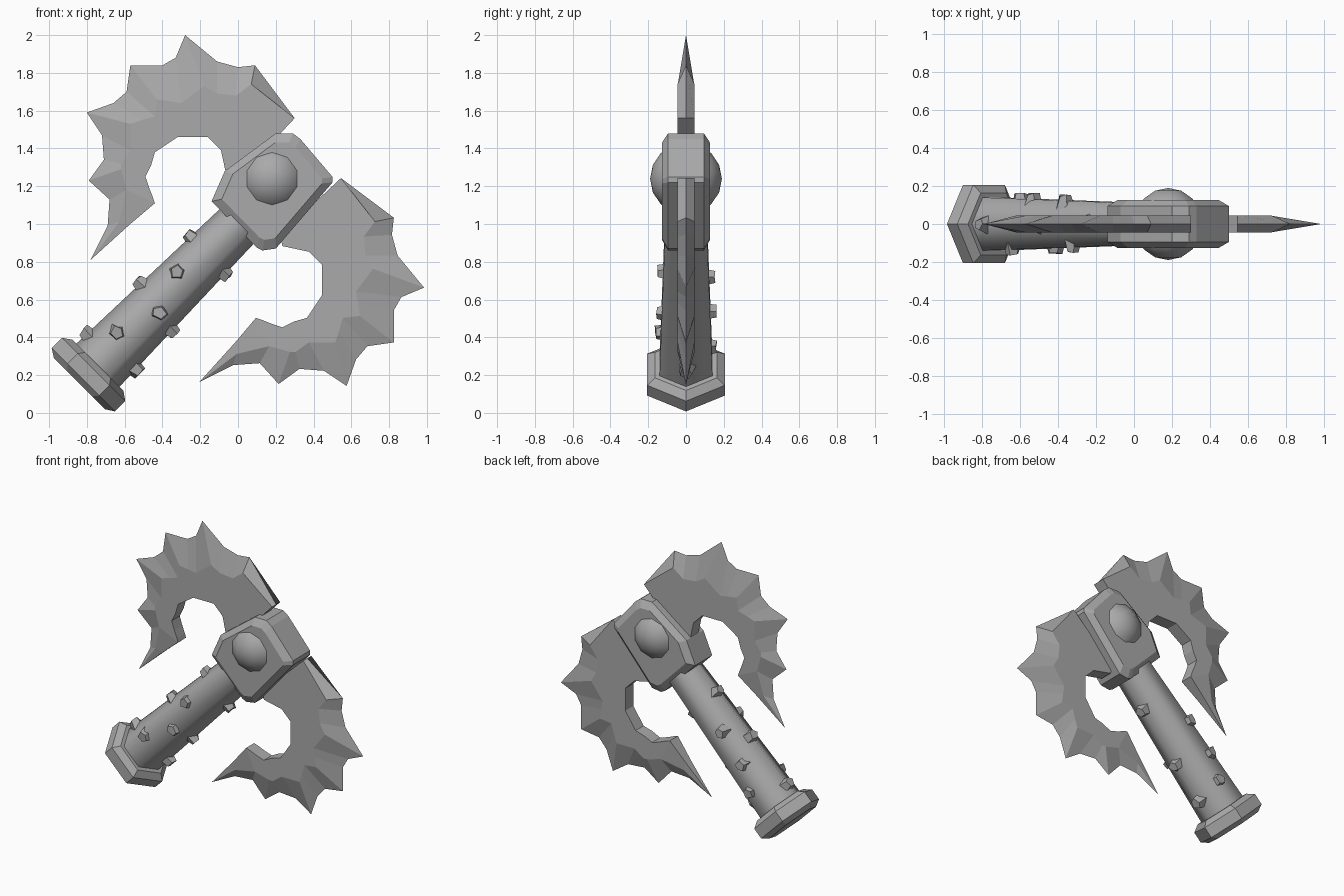
import bpy, bmesh, math, random
from mathutils import Matrix, Vector

random.seed(4)
cube = bpy.data.objects.get("Cube")
if cube:
    bpy.data.objects.remove(cube, do_unlink=True)

stone = bpy.data.materials.new("stone_grey")
stone.use_nodes = True
GREY = (0.4, 0.4, 0.4, 1)
stone.diffuse_color = GREY
stone.node_tree.nodes["Principled BSDF"].inputs["Base Color"].default_value = GREY

# Tilted frame: local z runs up the handle, local x across it
TILT = Matrix.Rotation(math.radians(45), 4, 'Y') @ Matrix.Translation((-0.703, 0, 0))


def finish(name, bm, matrix=None, angle=None):
    if matrix:
        bm.transform(matrix)
    bmesh.ops.recalc_face_normals(bm, faces=bm.faces)
    mesh = bpy.data.meshes.new(name)
    bm.to_mesh(mesh)
    bm.free()
    mesh.materials.append(stone)
    ob = bpy.data.objects.new(name, mesh)
    bpy.context.scene.collection.objects.link(ob)
    if angle:
        bpy.ops.object.select_all(action='DESELECT')
        ob.select_set(True)
        bpy.context.view_layer.objects.active = ob
        bpy.ops.object.shade_smooth_by_angle(angle=math.radians(angle))
    return ob


def loft(bm, rings):
    """Skin closed rings of points and cap both ends."""
    loops = [[bm.verts.new(p) for p in ring] for ring in rings]
    for low, high in zip(loops, loops[1:]):
        n = len(low)
        for i in range(n):
            j = (i + 1) % n
            bm.faces.new((low[i], low[j], high[j], high[i]))
    bm.faces.new(loops[0])
    bm.faces.new(loops[-1])


def hex_rod(name, profile, angle=None):
    bm = bmesh.new()
    loft(bm, [[(r * math.cos(k * math.pi / 3), r * math.sin(k * math.pi / 3), h)
               for k in range(6)] for h, r in profile])
    return finish(name, bm, TILT, angle)


# Pommel and handle
hex_rod("pommel", [(-0.485, 0.19), (-0.455, 0.237), (-0.378, 0.237), (-0.345, 0.19)])
hex_rod("handle", [(-0.36, 0.162), (0.8, 0.125)], 65)

# Head block: outline with a chamfered rim on front and back
outline = [(-0.14, 1.12), (-0.07, 1.28), (0.2, 1.48), (0.29, 1.48), (0.33, 1.45),
           (0.5, 1.25), (0.5, 1.22), (0.2, 0.87), (0.13, 0.86), (0.1, 0.875)]
centre = Vector((0.18, 1.19))
bm = bmesh.new()
rings = []
for y, s in ((-0.127, 0.83), (-0.095, 1), (0.095, 1), (0.127, 0.83)):
    ring = [centre + (Vector(p) - centre) * s for p in outline]
    rings.append([(p.x, y, p.y) for p in ring])
loft(bm, rings)
finish("head_block", bm)

# Round gem passing through the head
bm = bmesh.new()
bmesh.ops.create_uvsphere(bm, u_segments=10, v_segments=8, radius=0.19)
finish("head_gem", bm, Matrix.Translation((0.18, 0, 1.24)) @ Matrix.Rotation(math.pi / 2, 4, 'X'), 50)

# Blade stations in hundredths: cutting edge, bevel line, inner edge
stations = [
    ((15, 140), (15, 140), (3, 123)), ((30, 156), (30, 156), (-6, 125)),
    ((9, 184), (7, 174), (-9, 139)), ((0, 183), (-1, 168), (-13, 143)),
    ((-11, 186), (-11, 169), (-16, 146)), ((-28, 200), (-18, 173), (-20, 146)),
    ((-33, 188), (-30, 164), (-25, 146)), ((-40, 184), (-36, 165), (-32, 146)),
    ((-57, 184), (-43, 166), (-38, 142)), ((-59, 170), (-44, 157), (-41, 140)),
    ((-66, 164), (-51, 155), (-44, 138)), ((-80, 159), (-57, 153), (-46, 131)),
    ((-72, 147), (-57, 139), (-49, 125)), ((-71, 134), (-62, 132), (-47, 119)),
    ((-79, 123), (-62, 129), (-45, 114)), ((-68, 113), (-59, 118), (-44, 111)),
    ((-69, 99), (-63, 101), (-57, 100)), ((-78, 81), (-78, 81), (-78, 81))]


def blade(name, place):
    bm = bmesh.new()
    rings = []
    for i, (edge, bevel, inner) in enumerate(stations):
        t = 0 if i == len(stations) - 1 else 0.028 if i == len(stations) - 2 else 0.045
        (ex, ez), (bx, bz), (nx, nz) = [place(p[0] / 100, p[1] / 100) for p in (edge, bevel, inner)]
        rings.append([(ex, 0, ez), (bx, -t, bz), (nx, -t, nz), (nx, t, nz), (bx, t, bz)])
    loft(bm, rings)
    bmesh.ops.remove_doubles(bm, verts=bm.verts, dist=0.0005)
    return finish(name, bm)


blade("upper_blade", lambda x, z: (x, z))
blade("lower_blade", lambda x, z: (z - 1.015, x + 0.943))

# Studs on the handle: (height along handle, offset across, facing)
LEFT, RIGHT, FRONT, BACK = (-1, 0), (1, 0), (0, -1), (0, 1)
studs = [(0.48, 0, LEFT), (0.12, 0, LEFT), (-0.27, 0, LEFT),
         (0.47, 0, RIGHT), (0.06, 0, RIGHT), (-0.22, 0, RIGHT),
         (0.3, -0.05, FRONT), (0.08, 0.035, FRONT), (-0.15, -0.05, FRONT),
         (0.25, -0.06, BACK), (0, -0.05, BACK), (-0.17, 0.03, BACK)]
for n, (h, off, (dx, dy)) in enumerate(studs):
    radius = 0.15 - 0.032 * h
    surface = radius if dx else radius * 0.866
    normal = Vector((dx, dy, 0))
    spot = normal * (surface - 0.01) + Vector((off, 0, h))
    bm = bmesh.new()
    bmesh.ops.create_cone(bm, cap_ends=True, segments=5, radius1=0.054, radius2=0.034, depth=0.075)
    for v in bm.verts:
        v.co += Vector([random.uniform(-0.006, 0.006) for _ in range(3)])
    turn = normal.to_track_quat('Z', 'Y').to_matrix().to_4x4()
    spin = Matrix.Rotation(random.uniform(0, math.tau), 4, 'Z')
    finish(f"handle_stud_{n + 1}", bm, TILT @ Matrix.Translation(spot) @ turn @ spin)
